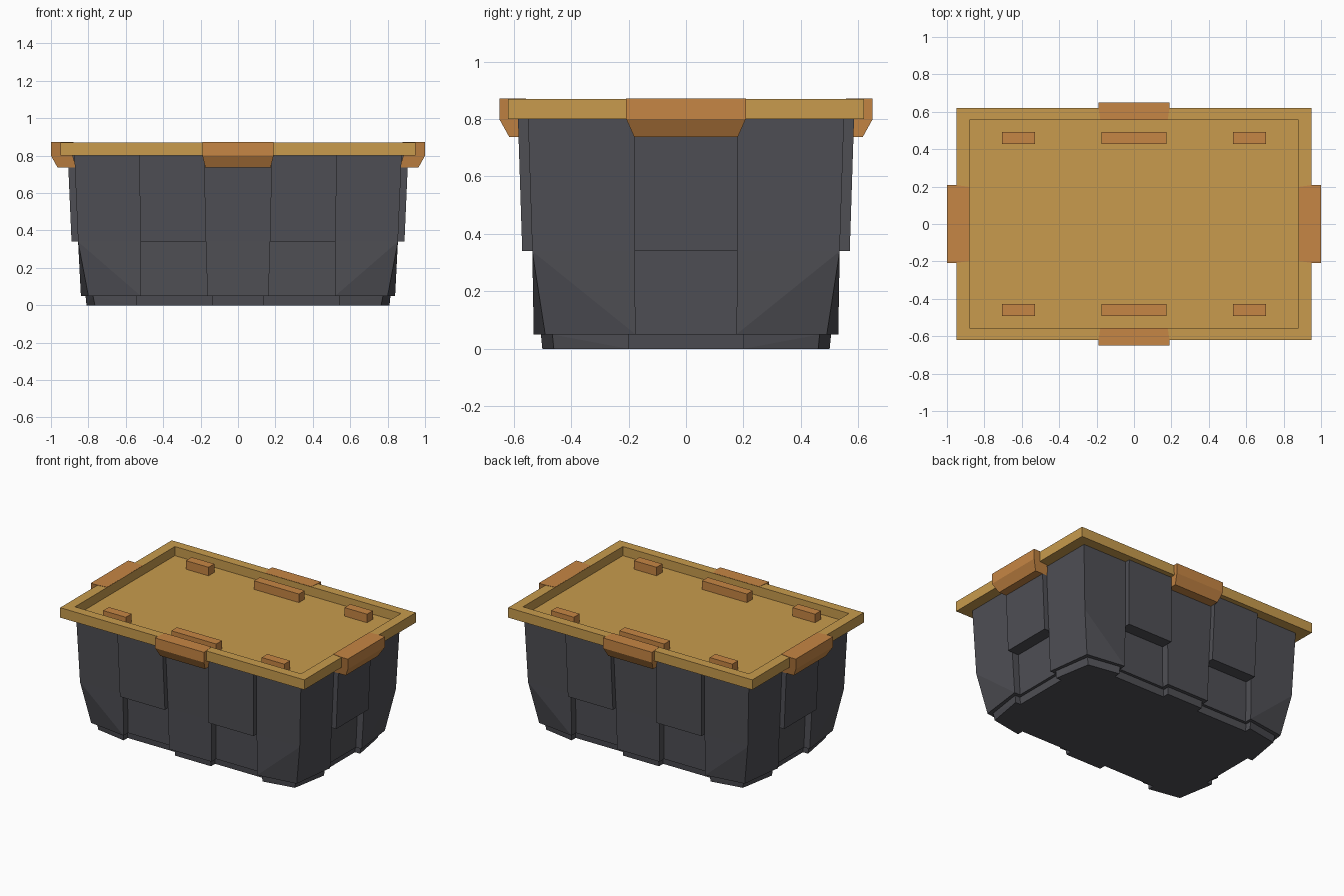
import bpy, bmesh
from mathutils import Matrix
from math import pi

if "Cube" in bpy.data.objects:
    bpy.data.objects.remove(bpy.data.objects["Cube"])


def material(name, rgb):
    m = bpy.data.materials.new(name)
    m.diffuse_color = (*rgb, 1)
    m.use_nodes = True
    m.node_tree.nodes["Principled BSDF"].inputs["Base Color"].default_value = m.diffuse_color
    return m


GREY = material("dark grey plastic", (0.078, 0.078, 0.09))
YELLOW = material("yellow plastic", (0.58, 0.33, 0.075))
ORANGE = material("orange plastic", (0.565, 0.238, 0.058))


def finish(bm, name, mat):
    bmesh.ops.remove_doubles(bm, verts=bm.verts, dist=1e-5)
    bmesh.ops.recalc_face_normals(bm, faces=bm.faces)
    me = bpy.data.meshes.new(name)
    bm.to_mesh(me)
    bm.free()
    me.materials.append(mat)
    ob = bpy.data.objects.new(name, me)
    bpy.context.collection.objects.link(ob)
    return ob


def loft(name, rings, mat, corners=()):
    """Skin closed rings of equal count and cap both ends; split twisted faces at corners."""
    bm = bmesh.new()
    rows = [[bm.verts.new(p) for p in r] for r in rings]
    n = len(rows[0])
    for a, b in zip(rows, rows[1:]):
        for i in range(n):
            j = (i + 1) % n
            if i in corners:
                bm.faces.new((a[i], a[j], b[j]))
                bm.faces.new((a[i], b[j], b[i]))
            elif j in corners:
                bm.faces.new((a[j], b[j], b[i]))
                bm.faces.new((a[j], b[i], a[i]))
            else:
                bm.faces.new((a[i], a[j], b[j], b[i]))
    bm.faces.new(rows[0])
    bm.faces.new(rows[-1])
    return finish(bm, name, mat)


# Tub: ribbed outline, panels stepping out above z=0.34 and recessed below
def outline(z, x, y, rib_x, rib_y, side, near, far, corner):
    q = [(rib_x, side), (x, side), corner, (far, y),
         (far, rib_y), (near, rib_y), (near, y)]
    r = q[::-1]
    pts = (q + [(-a, b) for a, b in r] + [(-a, -b) for a, b in q]
           + [(a, -b) for a, b in r])
    return [(a, b, z) for a, b in pts]


loft("tub", [
    outline(0.802, 0.875, 0.55, 0.91, 0.585, 0.18, 0.18, 0.53, (0.875, 0.55)),
    outline(0.34, 0.855, 0.535, 0.89, 0.57, 0.18, 0.17, 0.52, (0.855, 0.535)),
    outline(0.34, 0.855, 0.535, 0.805, 0.485, 0.18, 0.17, 0.52, (0.855, 0.535)),
    outline(0.05, 0.84, 0.53, 0.795, 0.48, 0.175, 0.165, 0.52, (0.80, 0.49)),
    outline(0.05, 0.815, 0.505, 0.775, 0.46, 0.20, 0.14, 0.54, (0.775, 0.465)),
    outline(0.0, 0.81, 0.50, 0.77, 0.455, 0.20, 0.14, 0.54, (0.765, 0.46)),
], GREY, corners=(2, 11, 16, 25))


# Lid: raised rim around a sunken floor
def rect(x, y, z):
    return [(x, y, z), (-x, y, z), (-x, -y, z), (x, -y, z)]


loft("lid", [rect(0.95, 0.62, 0.80), rect(0.95, 0.62, 0.87),
             rect(0.88, 0.555, 0.87), rect(0.88, 0.555, 0.806)], YELLOW)

# Stacking blocks on the lid floor
for sy, row in ((-1, "front"), (1, "back")):
    for cx, hw, col in ((-0.617, 0.088, "left"), (0, 0.175, "middle"),
                        (0.617, 0.088, "right")):
        bm = bmesh.new()
        bmesh.ops.create_cube(bm, size=1, matrix=Matrix.Translation(
            (cx, sy * 0.46, 0.835)) @ Matrix.Diagonal((hw * 2, 0.064, 0.062, 1)))
        finish(bm, f"stacking_block_{row}_{col}", ORANGE)


# Latches: hooked profile over the rim, narrowing at the bottom
def latch(name, inner, edge, outer, w, taper, angle):
    prof = [(inner, 0.872, w - 0.01), (edge, 0.872, w), (outer, 0.872, w),
            (outer, 0.80, w), (outer - 0.035, 0.737, w - taper),
            (inner - 0.015, 0.737, w - taper), (inner + 0.004, 0.80, w - 0.01),
            (inner + 0.004, 0.868, w - 0.01)]
    ob = loft(name, [[(d, s * h, z) for d, z, h in prof] for s in (-1, 1)], ORANGE)
    ob.data.transform(Matrix.Rotation(angle, 4, 'Z'))


for k, nm in ((0, "right"), (2, "left")):
    latch("latch_" + nm, 0.88, 0.95, 1.0, 0.208, 0.028, k * pi / 2)
for k, nm in ((1, "back"), (3, "front")):
    latch("latch_" + nm, 0.555, 0.62, 0.65, 0.19, 0.015, k * pi / 2)
